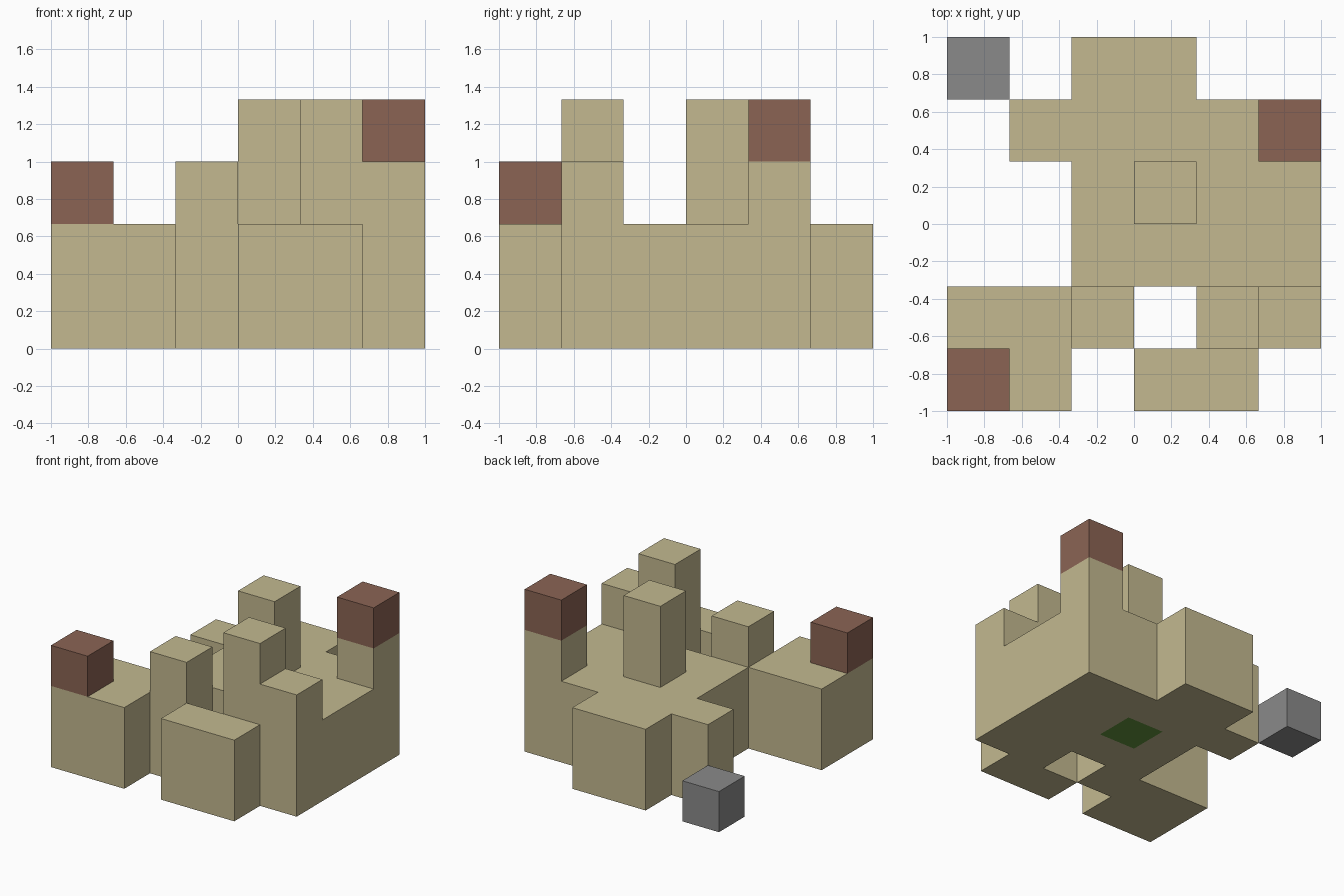
import bpy
import bmesh

cube = bpy.data.objects.get("Cube")
if cube:
    bpy.data.objects.remove(cube, do_unlink=True)

CELL = 1 / 3


def linear(c):
    c /= 255
    return c / 12.92 if c <= 0.04045 else ((c + 0.055) / 1.055) ** 2.4


def material(name, *rgb):
    mat = bpy.data.materials.new(name)
    mat.use_nodes = True
    colour = [linear(c) for c in rgb] + [1]
    mat.diffuse_color = colour
    mat.node_tree.nodes["Principled BSDF"].inputs["Base Color"].default_value = colour
    return mat


sand = material("sandstone", 195, 185, 144)
brick = material("brown_brick", 139, 100, 84)
stone = material("grey_stone", 138, 138, 138)
green = material("dark_green", 100, 146, 62)


def column(i, j, bottom, top):
    return {(i, j, k) for k in range(bottom, top)}


# Footprint of the two-storey base, back row first
FOOTPRINT = ["..##..",
             ".#####",
             "..####",
             "..####",
             "###.##",
             "##.##."]
base = set()
for row, line in enumerate(FOOTPRINT):
    for i, mark in enumerate(line):
        if mark == "#":
            base |= column(i, 5 - row, 0, 2)

# The core block sits in the floor beneath the central tower
core = column(3, 3, 0, 1)

parts = {
    "castle_base": (base - core, sand),
    "floor_core": (core, green),
    "central_tower": (column(3, 3, 2, 4), sand),
    "front_tall_tower": (column(4, 1, 2, 4), sand),
    "front_left_turret": (column(5, 1, 2, 3), sand),
    "front_middle_turret": (column(2, 1, 2, 3), sand),
    "back_left_tower": (column(5, 4, 2, 3), sand),
    "back_left_cap": (column(5, 4, 3, 4), brick),
    "front_right_cap": (column(0, 0, 2, 3), brick),
    "back_right_stone": (column(0, 5, 0, 1), stone),
}
occupied = set().union(*(cells for cells, _ in parts.values()))


# Skin each part, leaving out faces buried between neighbouring blocks
def build(name, cells, mat):
    bm = bmesh.new()
    for cell in sorted(cells):
        for axis in range(3):
            for side in (0, 1):
                neighbour = list(cell)
                neighbour[axis] += 2 * side - 1
                if tuple(neighbour) in occupied:
                    continue
                u, v = (axis + 1) % 3, (axis + 2) % 3
                corners = []
                for du, dv in ((0, 0), (1, 0), (1, 1), (0, 1)):
                    p = list(cell)
                    p[axis] += side
                    p[u] += du
                    p[v] += dv
                    corners.append(bm.verts.new((p[0] * CELL - 1, p[1] * CELL - 1, p[2] * CELL)))
                bm.faces.new(corners if side else corners[::-1])
    bmesh.ops.remove_doubles(bm, verts=bm.verts, dist=0.001)
    mesh = bpy.data.meshes.new(name)
    bm.to_mesh(mesh)
    bm.free()
    mesh.materials.append(mat)
    bpy.context.scene.collection.objects.link(bpy.data.objects.new(name, mesh))


for part_name, (part_cells, part_material) in parts.items():
    build(part_name, part_cells, part_material)
